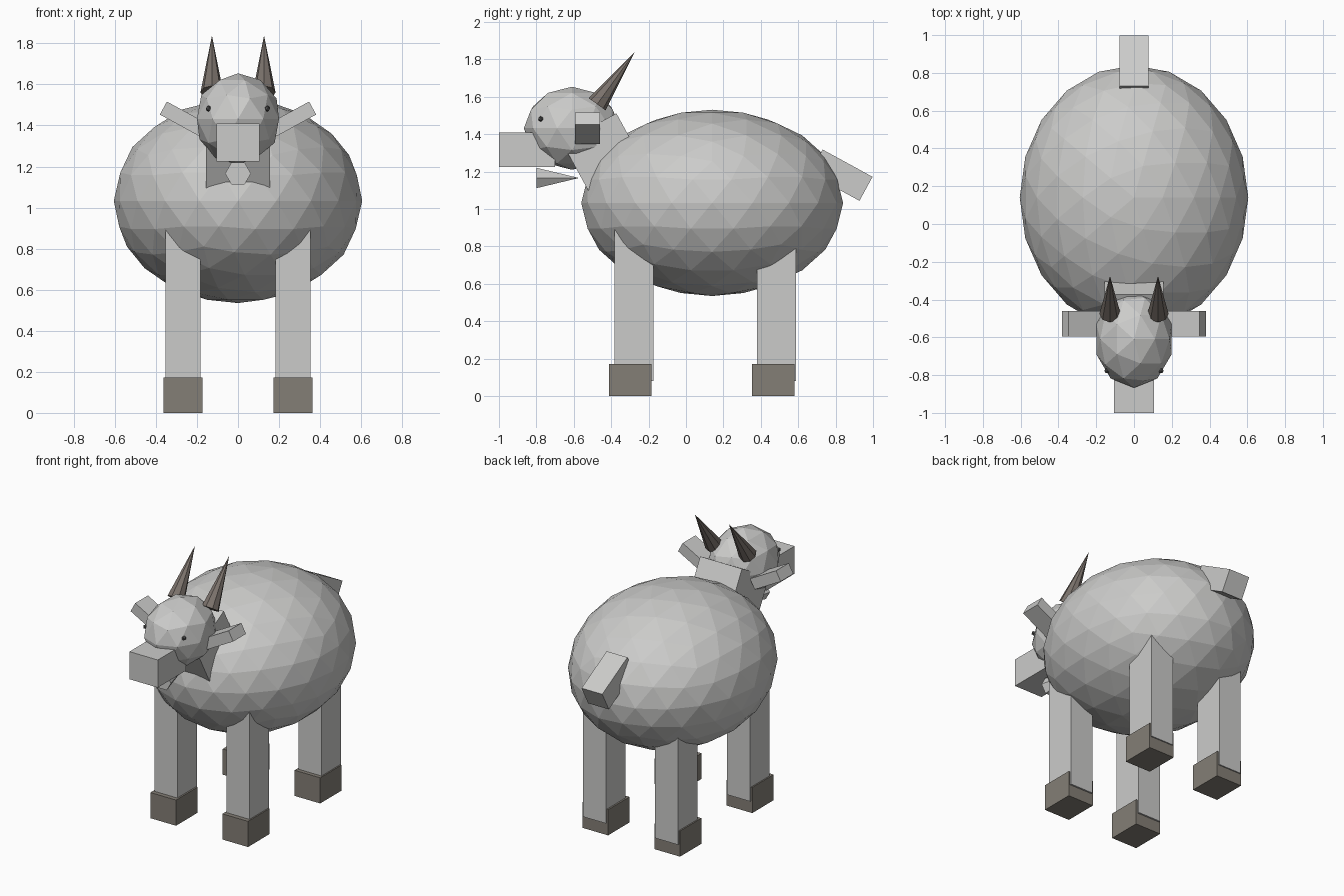
import bpy
from math import pi

cube = bpy.data.objects.get("Cube")
if cube:
    bpy.data.objects.remove(cube, do_unlink=True)


def material(name, color):
    m = bpy.data.materials.new(name)
    m.use_nodes = True
    m.diffuse_color = (*color, 1)
    m.node_tree.nodes["Principled BSDF"].inputs["Base Color"].default_value = (*color, 1)
    return m


FUR = material("pale_grey_fur", (0.60, 0.60, 0.59))
HOOF = material("brown_grey_hoof", (0.23, 0.21, 0.18))
HORN = material("dark_horn", (0.20, 0.17, 0.15))
EYE = material("dark_eye", (0.10, 0.10, 0.10))


def finish(name, mat, scale=(1, 1, 1)):
    ob = bpy.context.object
    ob.name = name
    ob.scale = scale
    ob.data.materials.append(mat)
    return ob


def box(name, mat, loc, size, rot=(0, 0, 0)):
    bpy.ops.mesh.primitive_cube_add(size=1, location=loc, rotation=rot)
    return finish(name, mat, size)


def ball(name, mat, loc, radii, detail):
    bpy.ops.mesh.primitive_ico_sphere_add(subdivisions=detail, radius=1, location=loc)
    return finish(name, mat, radii)


def cone(name, mat, loc, radius, depth, sides, rot):
    bpy.ops.mesh.primitive_cone_add(vertices=sides, radius1=radius, radius2=0,
                                    depth=depth, location=loc, rotation=rot)
    return finish(name, mat)


TILT = 0.5

# Body, neck, head and tail
ball("body", FUR, (0, 0.14, 1.033), (0.605, 0.70, 0.498), 3)
box("neck", FUR, (0, -0.409, 1.235), (0.31, 0.33, 0.45), (TILT, 0, 0))
ball("head", FUR, (0, -0.61, 1.432), (0.21, 0.257, 0.222), 2)
box("snout", FUR, (0, -0.85, 1.318), (0.21, 0.30, 0.185))
box("tail", FUR, (0, 0.829, 1.181), (0.154, 0.304, 0.146), (-TILT, 0, 0))

# Beard: a six-sided cone pointing back to the neck
cone("beard", FUR, (0, -0.686, 1.166), 0.063, 0.228, 6, (-pi / 2, pi / 6, 0))

# Paired parts on each side
for side, s in (("left", 1), ("right", -1)):
    box(side + "_ear", FUR, (s * 0.267, -0.527, 1.432), (0.22, 0.135, 0.072),
        (0, -s * TILT, 0))
    cone(side + "_horn", HORN, (s * 0.127, -0.375, 1.699), 0.056, 0.342, 8,
         (-0.625, 0, 0))
    ball(side + "_eye", EYE, (s * 0.143, -0.777, 1.482), (0.015, 0.015, 0.015), 1)
    for end, y_leg, y_hoof in (("front", -0.278, -0.298), ("back", 0.484, 0.467)):
        box(f"{end}_{side}_leg", FUR, (s * 0.268, y_leg, 0.51), (0.17, 0.208, 0.86))
        box(f"{end}_{side}_hoof", HOOF, (s * 0.267, y_hoof, 0.086), (0.19, 0.226, 0.172))
